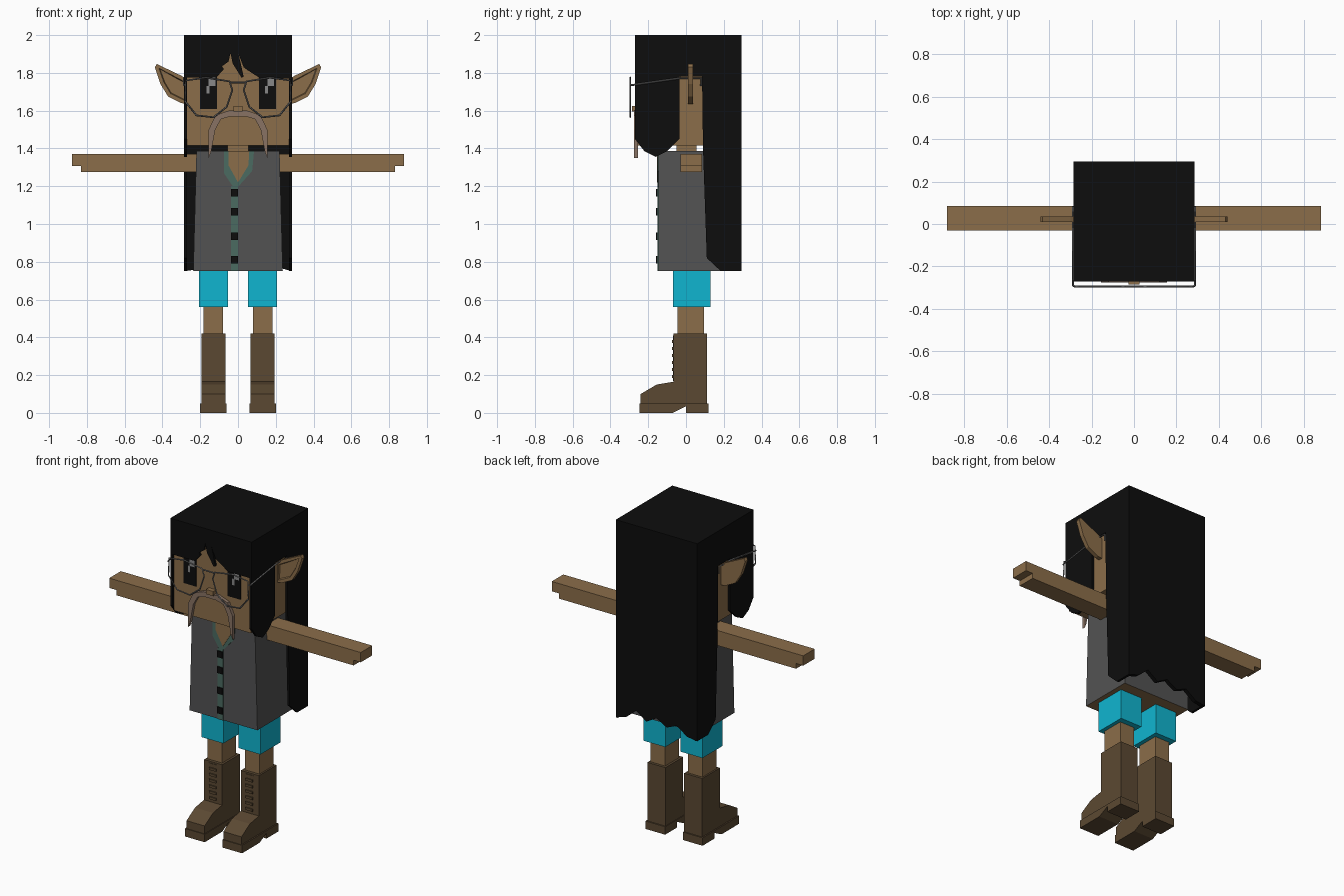
import bpy
import bmesh

default_cube = bpy.data.objects.get("Cube")
if default_cube:
    bpy.data.objects.remove(default_cube, do_unlink=True)


def make_material(name, red, green, blue):
    material = bpy.data.materials.new(name)
    material.use_nodes = True
    colour = (red, green, blue, 1)
    material.diffuse_color = colour
    material.node_tree.nodes["Principled BSDF"].inputs["Base Color"].default_value = colour
    return material


skin = make_material("tan skin", .26, .155, .068)
black = make_material("black hair", .004, .004, .004)
grey = make_material("grey vest", .085, .085, .086)
green = make_material("green shirt", .07, .145, .12)
cyan = make_material("cyan shorts", .005, .46, .63)
leather = make_material("brown leather", .105, .066, .032)
whisker = make_material("moustache brown", .25, .17, .125)
metal = make_material("grey metal", .14, .14, .14)
glint = make_material("eye glint", .25, .25, .25)


def finish(obj, material, paired):
    """Link an object, colour it and optionally mirror it across the body."""
    bpy.context.collection.objects.link(obj)
    obj.data.materials.append(material)
    if paired:
        mirror = obj.modifiers.new("other side", 'MIRROR')
        mirror.use_axis = (True, False, False)
    return obj


def prism(name, outline, axis, low, high, material, paired=False, recess=0):
    """Extrude an outline along x (points are y, z) or along y (points are x, z)."""
    def place(point, depth):
        first, second = point
        return (depth, first, second) if axis == 'x' else (first, depth, second)

    bm = bmesh.new()
    near = [bm.verts.new(place(p, low)) for p in outline]
    far = [bm.verts.new(place(p, high)) for p in outline]
    front = bm.faces.new(near)
    bm.faces.new(far[::-1])
    for i in range(len(outline)):
        bm.faces.new((near[i - 1], near[i], far[i], far[i - 1]))
    bmesh.ops.recalc_face_normals(bm, faces=bm.faces[:])
    if recess:
        bmesh.ops.inset_region(bm, faces=[front], thickness=recess)
        bmesh.ops.inset_region(bm, faces=[front], thickness=recess / 4, depth=-recess / 2)
    mesh = bpy.data.meshes.new(name)
    bm.to_mesh(mesh)
    bm.free()
    return finish(bpy.data.objects.new(name, mesh), material, paired)


def box(name, x, y, z, material, paired=False):
    corners = [(x[0], z[0]), (x[1], z[0]), (x[1], z[1]), (x[0], z[1])]
    return prism(name, corners, 'y', y[0], y[1], material, paired)


def wire(name, points, material, closed=False, paired=True):
    """Thin tube through a list of points."""
    curve = bpy.data.curves.new(name, 'CURVE')
    curve.dimensions = '3D'
    curve.bevel_depth = .005
    curve.bevel_resolution = 0
    curve.use_fill_caps = True
    spline = curve.splines.new('POLY')
    spline.points.add(len(points) - 1)
    for target, point in zip(spline.points, points):
        target.co = (*point, 1)
    spline.use_cyclic_u = closed
    return finish(bpy.data.objects.new(name, curve), material, paired)


# Boots: upper, heel, sole edge and laces
boot_side = [(-.24, .04), (-.24, .1), (-.155, .15), (-.065, .165), (-.065, .42),
             (.112, .42), (.112, .04)]
prism("boots", boot_side, 'x', .066, .192, leather, paired=True)
box("boot_heels", (.062, .2), (0, .12), (0, .05), leather, paired=True)
sole_side = [(-.245, 0), (-.07, 0), (0, .035), (0, .05), (-.245, .05)]
prism("boot_soles", sole_side, 'x', .062, .2, leather, paired=True)
box("boot_tongues", (.1, .155), (-.068, -.06), (.17, .41), leather, paired=True)
for row in range(6):
    bottom = .185 + row * .037
    box("boot_lace", (.103, .152), (-.075, -.06), (bottom, bottom + .015), leather, paired=True)

# Legs and shorts
box("legs", (.08, .182), (-.045, .095), (.4, .58), skin, paired=True)
box("shorts", (.054, .206), (-.07, .13), (.56, .77), cyan, paired=True)

# Vest, with the open underside showing skin
torso = prism("vest", [(-.237, .75), (.237, .75), (.22, 1.387), (-.22, 1.387)],
              'y', -.145, .2, grey)
torso.data.materials.append(skin)
for face in torso.data.polygons:
    face.material_index = int(face.normal.z < -.9)

# Shirt collar, chest, placket and buttons
prism("shirt_collar", [(-.075, 1.387), (.085, 1.387), (.075, 1.28), (-.015, 1.18), (-.075, 1.27)],
      'y', -.15, -.144, green)
prism("chest_skin", [(-.05, 1.387), (.06, 1.387), (.055, 1.31), (0, 1.22), (-.05, 1.31)],
      'y', -.153, -.145, skin)
box("shirt_placket", (-.037, 0), (-.15, -.144), (.75, 1.2), green)
for height in (.81, .935, 1.065, 1.165):
    box("button", (-.037, 0), (-.158, -.149), (height - .02, height + .02), black)

# Arms with a step under the fingertips
arm_front = [(.2, 1.275), (.83, 1.275), (.83, 1.308), (.88, 1.308), (.88, 1.37), (.2, 1.37)]
prism("arms", arm_front, 'y', -.03, .085, skin, paired=True)

# Neck, head, nose and ears
box("neck", (-.055, .055), (-.05, .055), (1.38, 1.43), skin)
box("head", (-.27, .27), (-.256, .27), (1.415, 1.96), skin)
box("nose", (-.025, .025), (-.285, -.25), (1.595, 1.625), skin)
ear_front = [(.26, 1.76), (.3, 1.785), (.43, 1.847), (.44, 1.83), (.41, 1.74),
             (.37, 1.675), (.3, 1.64), (.26, 1.635)]
prism("ears", ear_front, 'y', .01, .036, skin, paired=True, recess=.02)

# Eyes and their glints
box("eyes", (.11, .2), (-.261, -.255), (1.61, 1.78), black, paired=True)
for side, left in (("right", -.155), ("left", .155)):
    box(side + "_eye_glint", (left, left + .035), (-.263, -.257), (1.73, 1.775), glint)
    box(side + "_eye_small_glint", (left - .012, left + .003), (-.263, -.257), (1.69, 1.73), glint)

# Moustache: an arch with two hanging tips
arch = [(.05, 1.6), (.12, 1.575), (.155, 1.5), (.155, 1.35), (.143, 1.38),
        (.12, 1.5), (.09, 1.555), (.04, 1.57)]
flipped = [(-x, z) for x, z in reversed(arch)]
prism("moustache", arch + flipped, 'y', -.276, -.254, whisker)

# Hair: side curtains, crown, fringe and ragged back
curtain = [(-.27, 2), (.295, 2), (.295, .75), (.185, .75), (.11, .82), (.09, 1.4), (.085, 1.78),
           (-.035, 1.78), (-.035, 1.45), (-.1, 1.385), (-.16, 1.355), (-.22, 1.385), (-.27, 1.45)]
prism("hair_sides", curtain, 'x', .27, .285, black, paired=True)
box("hair_crown", (-.285, .285), (-.27, .295), (1.95, 2), black)
fringe = [(-.285, 2), (-.285, 1.775), (-.115, 1.775), (-.075, 1.82), (-.085, 1.835), (-.05, 1.86),
          (-.04, 1.905), (-.028, 1.85), (.018, 1.775), (.03, 1.78), (.003, 1.9), (.03, 1.83),
          (.05, 1.815), (.12, 1.77), (.285, 1.77), (.285, 2)]
prism("hair_fringe", fringe, 'y', -.27, -.255, black)
ragged = [(-.285 + .57 * i / 8, .75 + drop)
          for i, drop in enumerate((0, .01, .06, .03, .07, .03, .08, .02, 0))]
prism("hair_back", [(-.285, 2)] + ragged + [(.285, 2)], 'y', .27, .295, black)

# Spectacles: lens rims, bridge and temple arms
rim = [(.275, 1.76), (.28, 1.65), (.22, 1.575), (.13, 1.565), (.06, 1.62), (.03, 1.71),
       (.045, 1.755), (.17, 1.775)]
wire("glasses_rims", [(x, -.295, z) for x, z in rim], metal, closed=True)
wire("glasses_bridge", [(-.04, -.295, 1.75), (.04, -.295, 1.75)], metal, paired=False)
wire("glasses_arms", [(.277, -.295, 1.735), (.287, -.29, 1.735), (.287, -.03, 1.772),
                      (.287, .08, 1.772), (.287, .08, 1.73)], metal)
